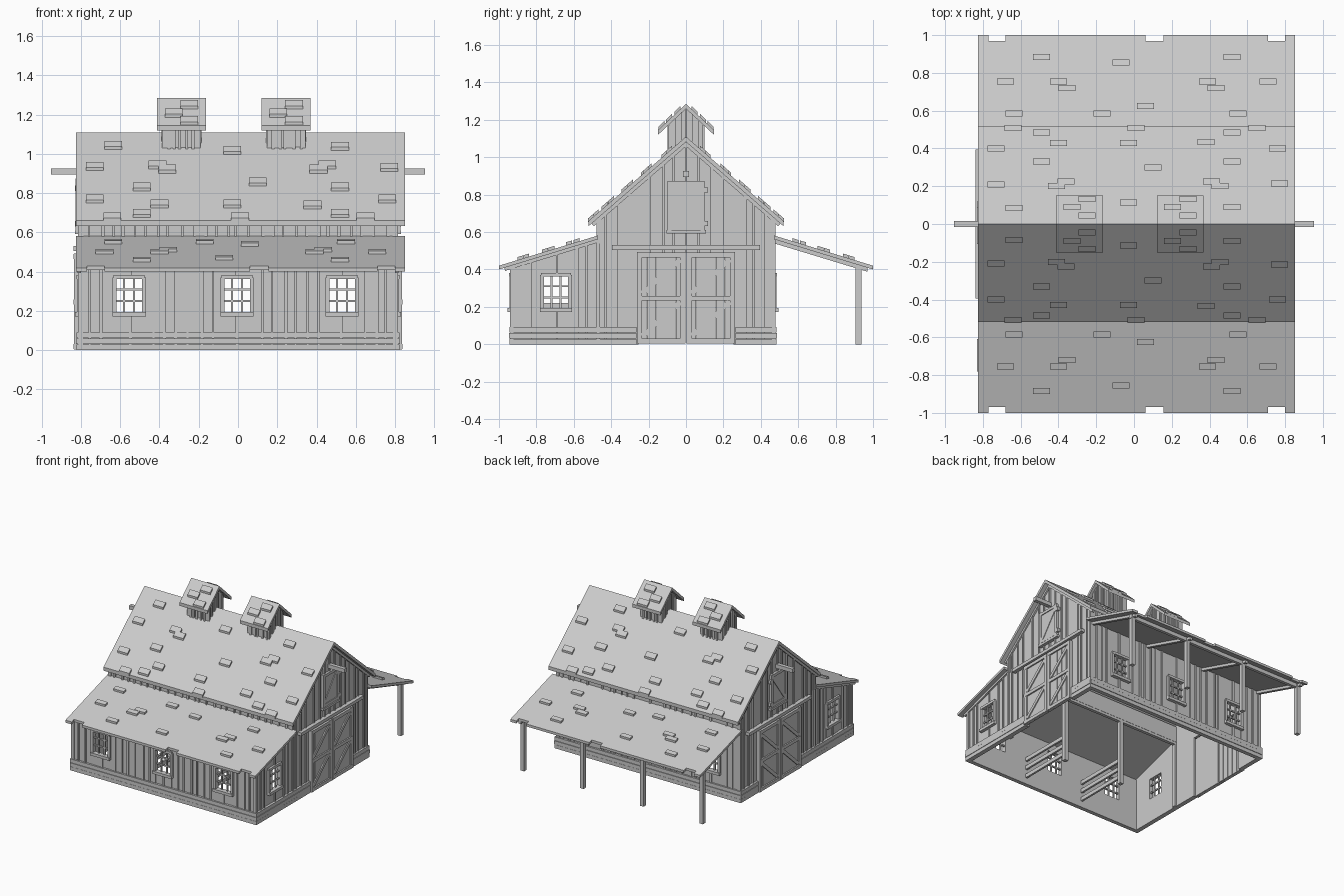
import bpy, bmesh, random
from mathutils import Vector

if "Cube" in bpy.data.objects:
    bpy.data.objects.remove(bpy.data.objects["Cube"])

rnd = random.Random(4)
POSTS = (-0.79, -0.265, 0.265, 0.79)
WINDOWS = (-0.555, -0.005, 0.53)


def finish(bm, name):
    bmesh.ops.recalc_face_normals(bm, faces=bm.faces)
    mesh = bpy.data.meshes.new(name)
    bm.to_mesh(mesh)
    bm.free()
    ob = bpy.data.objects.new(name, mesh)
    bpy.context.collection.objects.link(ob)
    return ob


def slab(bm, P, pts, d0, d1):
    """Outline in a surface's (u, v), thickened from depth d0 to d1."""
    a = [bm.verts.new(P(u, v, d0)) for u, v in pts]
    b = [bm.verts.new(P(u, v, d1)) for u, v in pts]
    bm.faces.new(a)
    bm.faces.new(b)
    for i in range(len(a)):
        j = (i + 1) % len(a)
        bm.faces.new((a[i], a[j], b[j], b[i]))


def rect(bm, P, u0, u1, v0, v1, d0, d1):
    slab(bm, P, [(u0, v0), (u1, v0), (u1, v1), (u0, v1)], d0, d1)


def strut(bm, P, a, b, w, d0, d1):
    a, b = Vector(a), Vector(b)
    t = (b - a).normalized() * w / 2
    n = Vector((-t.y, t.x))
    slab(bm, P, [a - n, b - n, b + n, a + n], d0, d1)


# Surface mappings: (u, v, outward depth) -> xyz
def side(s, x=0.80, c=0):
    return lambda u, v, d: (c + s * (x + d), u, v)


def face(s, y, c=0):
    return lambda u, v, d: (c + u, s * (y + d), v)


def roof(s, z0, k, c=0):
    return lambda u, v, d: (c + u, s * v, z0 - k * v + d)


def world(u, v, d):
    return (u, v, d)


def boards(bm, P, u0, u1, bottom, top, holes=(), breaks=(), step=0.058):
    """Board-and-batten wall with openings (u0, u1, v0, v1)."""
    def strip(l, r, d0, d1):
        m, low = (l + r) / 2, bottom
        for h in sorted(holes, key=lambda h: h[2]):
            if h[0] < m < h[1]:
                if h[2] > low:
                    rect(bm, P, l, r, low, h[2], d0, d1)
                low = h[3]
        slab(bm, P, [(l, low), (r, low), (r, top(r)), (l, top(l))], d0, d1)

    cuts = sorted({u0, u1, *breaks, *[e for h in holes for e in h[:2]]})
    for a, b in zip(cuts, cuts[1:]):
        n = max(1, round((b - a) / step))
        e = [a + (b - a) * i / n for i in range(n + 1)]
        for i in range(1, n):
            e[i] += rnd.uniform(-0.012, 0.012)
        for i, (l, r) in enumerate(zip(e, e[1:])):
            strip(l, r, -0.012, rnd.uniform(0.002, 0.008))
            if i or (a != u0 and not any(a in h[:2] for h in holes)):
                w = rnd.uniform(0.005, 0.008)
                strip(l - w, l + w, -0.005, 0.014)


def window(bm, P, c, z0=0.19, z1=0.37, w=0.075):
    rect(bm, P, c - w - 0.01, c + w + 0.01, z0 - 0.018, z0 + 0.004, -0.012, 0.03)
    rect(bm, P, c - w - 0.004, c + w + 0.004, z1 - 0.008, z1 + 0.012, -0.012, 0.022)
    for s in (-1, 1):
        rect(bm, P, c + s * w - 0.01, c + s * w + 0.01, z0, z1, -0.012, 0.02)
    for i in (1, 2):
        u = c - w + 2 * w * i / 3
        v = z0 + (z1 - z0) * i / 3
        rect(bm, P, u - 0.005, u + 0.005, z0, z1, -0.006, 0.006)
        rect(bm, P, c - w, c + w, v - 0.005, v + 0.005, -0.006, 0.006)


def hole(c):
    return (c - 0.072, c + 0.072, 0.185, 0.37)


def main_top(u):
    return 1.085 - 0.865 * abs(u)


def lean_top(u):
    return 0.71 - 0.305 * abs(u)


# Long walls and clerestory
for name, s, y, bot, top, hs in (("front_wall", -1, 0.925, 0, 0.425, WINDOWS),
                                 ("clerestory_wall", -1, 0.465, 0.54, 0.67, ()),
                                 ("back_wall", 1, 0.465, 0, 0.67, WINDOWS)):
    bm = bmesh.new()
    boards(bm, face(s, y), -0.81, 0.81, bot, lambda u: top, [hole(c) for c in hs])
    finish(bm, name)
    if hs:
        bm = bmesh.new()
        for c in hs:
            window(bm, face(s, y), c)
        finish(bm, name + "_windows")

for s, tag in ((1, "right"), (-1, "left")):
    P = side(s)
    # Gable wall with lean-to part, corner boards and rake trim
    bm = bmesh.new()
    boards(bm, P, -0.475, 0.475, 0, main_top, [(-0.255, 0.255, 0, 0.49)], [0])
    boards(bm, P, -0.935, -0.475, 0, lean_top, [hole(-0.695)])
    for u in (-0.469, 0.469):
        rect(bm, P, u - 0.009, u + 0.009, 0, 0.67, -0.01, 0.016)
    rect(bm, P, -0.94, -0.922, 0, 0.42, -0.01, 0.016)
    for e in (-1, 1):
        strut(bm, P, (0, 1.073), (e * 0.5, 0.64), 0.022, 0, 0.018)
    strut(bm, P, (-0.475, 0.553), (-0.97, 0.402), 0.02, 0, 0.018)
    finish(bm, tag + "_gable_wall")
    bm = bmesh.new()
    window(bm, P, -0.695)
    finish(bm, tag + "_lean_to_window")

    # Double barn doors with braces, and their track
    bm = bmesh.new()
    for a, b in ((-0.262, -0.004), (0.004, 0.262)):
        for i in range(5):
            w = (b - a) / 5
            rect(bm, P, a + w * i + 0.001, a + w * (i + 1) - 0.001, 0.005, 0.49, 0.008, 0.026)
        for l in (a, b - 0.028):
            rect(bm, P, l, l + 0.028, 0.003, 0.492, 0.02, 0.036)
        for z in (0.005, 0.233, 0.464):
            rect(bm, P, a, b, z, z + 0.026, 0.02, 0.037)
        for z in (0.035, 0.262):
            strut(bm, P, (a + 0.03, z + 0.01), (b - 0.03, z + 0.19), 0.026, 0.02, 0.034)
    finish(bm, tag + "_barn_doors")
    bm = bmesh.new()
    rect(bm, P, -0.395, 0.395, 0.505, 0.53, 0, 0.038)
    finish(bm, tag + "_door_track")

    # Loft hatch with hinges and hoist beam
    bm = bmesh.new()
    rect(bm, P, -0.1, 0.1, 0.61, 0.87, 0, 0.02)
    rect(bm, P, -0.105, 0.108, 0.592, 0.61, 0, 0.03)
    for z in (0.615, 0.85):
        rect(bm, P, -0.1, 0.1, z, z + 0.022, 0.01, 0.026)
    for u in (-0.1, 0.078):
        rect(bm, P, u, u + 0.022, 0.61, 0.874, 0.01, 0.027)
    strut(bm, P, (-0.08, 0.635), (0.08, 0.85), 0.026, 0.01, 0.025)
    for z in (0.645, 0.825):
        rect(bm, P, 0.085, 0.118, z - 0.014, z + 0.014, 0.01, 0.031)
    finish(bm, tag + "_loft_hatch")
    bm = bmesh.new()
    rect(bm, P, -0.015, 0.015, 0.895, 0.926, -0.02, 0.152)
    finish(bm, tag + "_hoist_beam")

# Horizontal base planks
bm = bmesh.new()
for i in range(3):
    z0, z1, d = 0.031 * i, 0.031 * i + 0.029, 0.02 + 0.002 * (i % 2)
    rect(bm, face(-1, 0.925), -0.822, 0.822, z0, z1, -0.012, d)
    rect(bm, face(1, 0.465), -0.822, 0.822, z0, z1, -0.012, d)
    for s in (-1, 1):
        rect(bm, side(s), -0.944, -0.264, z0, z1, -0.012, d + 0.004)
        rect(bm, side(s), 0.264, 0.484, z0, z1, -0.012, d + 0.004)
finish(bm, "base_planks")

# Roofs, mirrored front to back, with raised shingles and notched eaves
MAIN = [(-.635, .085), (-.03, .115), (.52, .09), (.77, .215), (-.73, .21), (-.36, .225),
        (-.41, .2), (-.49, .33), (.1, .3), (.52, .33), (.41, .225), (.455, .2), (-.4, .43),
        (-.03, .43), (.38, .435), (-.73, .4), (.76, .4), (-.49, .485), (.52, .485),
        (-.64, .508), (.01, .508), (.65, .508)]
LOW = [(-.635, .585), (-.17, .585), (.55, .585), (.06, .625), (-.355, .72), (.435, .72),
       (-.68, .755), (-.4, .755), (.39, .755), (.71, .755), (-.07, .855), (-.49, .885), (.52, .885)]


def roof_half(name, P, u0, u1, v0, v1, thick, shingles, notches=()):
    bm = bmesh.new()
    pts = [(u1, v1), (u1, v0), (u0, v0), (u0, v1)]
    for a, b in notches:
        pts += [(a, v1), (a, v1 - 0.03), (b, v1 - 0.03), (b, v1)]
    slab(bm, P, pts, -thick, 0)
    for x, v in shingles:
        rect(bm, P, x - 0.045, x + 0.045, v - 0.016, v + 0.016, -0.004, 0.016)
    finish(bm, name)


for s, tag in ((-1, "front"), (1, "back")):
    roof_half(tag + "_main_roof", roof(s, 1.11, 0.865), -0.825, 0.852, 0, 0.52, 0.028, MAIN)
    roof_half(tag + "_lean_to_roof", roof(s, 0.725, 0.305), -0.825, 0.852, 0.47, 1.0, 0.02, LOW,
              ((-0.77, -0.68), (0.06, 0.155), (0.71, 0.8)))

# Cupolas
for c, tag in ((-0.288, "left"), (0.245, "right")):
    bm = bmesh.new()
    for s in (-1, 1):
        boards(bm, face(s, 0.085, c), -0.098, 0.098, 1.0, lambda u: 1.17, step=0.033)
        boards(bm, side(s, 0.088, c), -0.09, 0.09, 1.0,
               lambda u: 1.26 - 0.93 * abs(u), breaks=[0], step=0.033)
        roof_half(f"{tag}_cupola_roof_{'front' if s < 0 else 'back'}", roof(s, 1.285, 0.93, c),
                  -0.124, 0.124, 0, 0.15, 0.026, [(-0.04, 0.09), (0.04, 0.045), (0.04, 0.132)])
    finish(bm, tag + "_cupola_walls")

# Porch posts, beam and rafters
bm = bmesh.new()
for x in POSTS:
    rect(bm, world, x - 0.016, x + 0.016, 0.906, 0.938, 0, 0.43)
    slab(bm, lambda u, v, d: (x + d, u, v),
         [(0.47, 0.54), (0.97, 0.388), (0.97, 0.412), (0.47, 0.564)], -0.012, 0.012)
rect(bm, world, -0.81, 0.81, 0.91, 0.934, 0.39, 0.422)
finish(bm, "porch_frame")

# Inside posts and stall rails of the closed lean-to
bm = bmesh.new()
for x in POSTS:
    rect(bm, world, x - 0.016, x + 0.016, -0.486, -0.454, 0, 0.57)
rect(bm, world, -0.8, 0.8, -0.48, -0.455, 0.52, 0.555)
for x in POSTS[1:3]:
    for z in (0.05, 0.12, 0.19):
        rect(bm, world, x - 0.008, x + 0.008, -0.915, -0.47, z, z + 0.03)
finish(bm, "stall_posts_and_rails")
